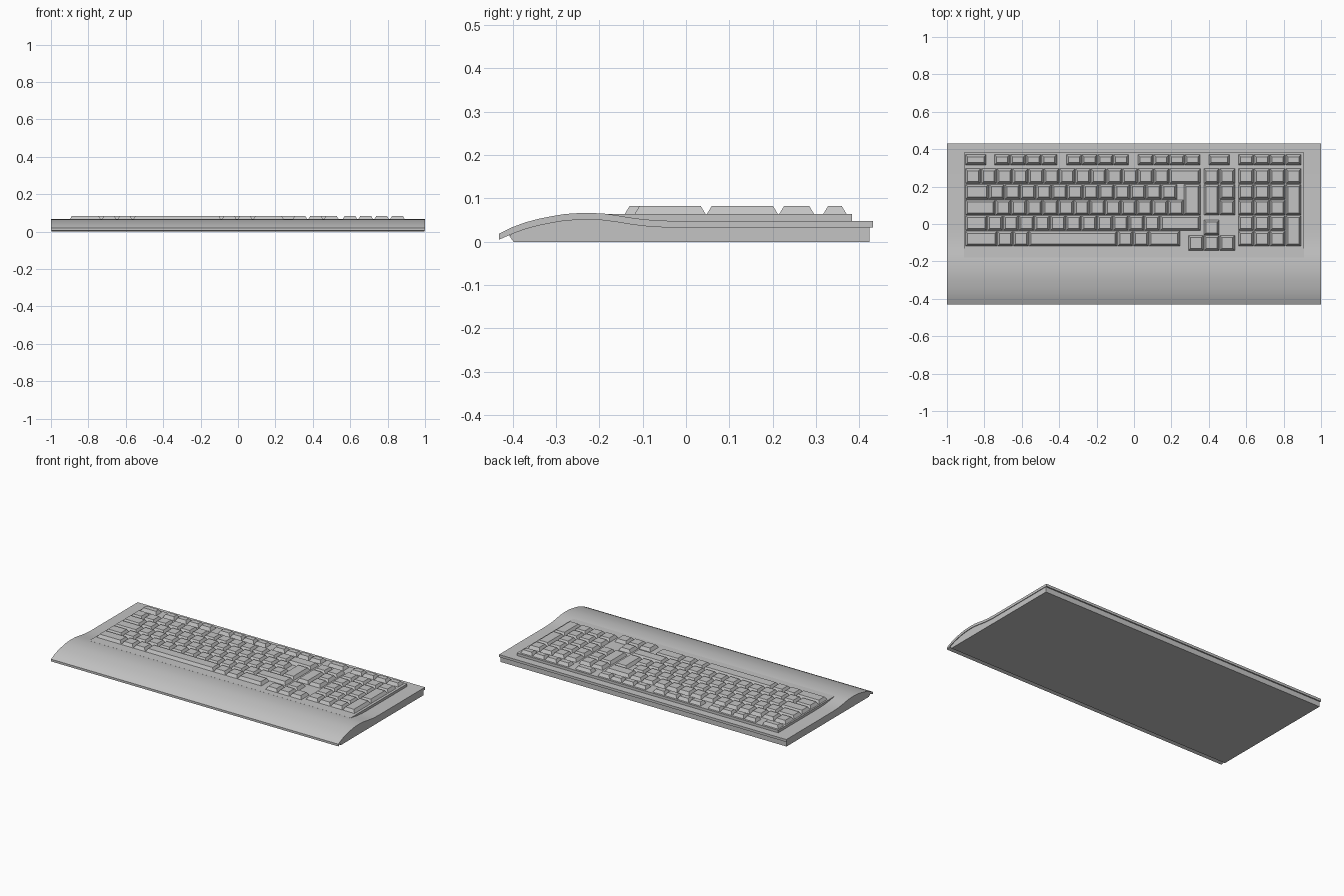
import bpy, bmesh, math

if "Cube" in bpy.data.objects:
    bpy.data.objects.remove(bpy.data.objects["Cube"])

grey = bpy.data.materials.new("light grey plastic")
grey.diffuse_color = (0.55, 0.55, 0.55, 1)
grey.use_nodes = True
grey.node_tree.nodes["Principled BSDF"].inputs["Base Color"].default_value = grey.diffuse_color


def finish(name, bm):
    bmesh.ops.recalc_face_normals(bm, faces=bm.faces[:])
    mesh = bpy.data.meshes.new(name)
    bm.to_mesh(mesh)
    bm.free()
    mesh.materials.append(grey)
    obj = bpy.data.objects.new(name, mesh)
    bpy.context.collection.objects.link(obj)
    return obj


def extrude_profile(name, profile, half_width):
    """Closed y-z profile swept along x."""
    bm = bmesh.new()
    a, b = [[bm.verts.new((s * half_width, y, z)) for y, z in profile] for s in (-1, 1)]
    n = len(profile)
    for i in range(n):
        j = (i + 1) % n
        bm.faces.new((a[i], a[j], b[j], b[i]))
    bm.faces.new(a)
    bm.faces.new(b)
    return finish(name, bm)


def smooth(obj):
    bpy.ops.object.select_all(action='DESELECT')
    obj.select_set(True)
    bpy.context.view_layer.objects.active = obj
    bpy.ops.object.shade_smooth_by_angle(angle=math.radians(30))


# Curved top shell with palm rest
curve = [(-0.431, 0.019), (-0.40, 0.034), (-0.37, 0.045), (-0.34, 0.053), (-0.31, 0.059),
         (-0.28, 0.064), (-0.25, 0.066), (-0.22, 0.0665), (-0.19, 0.065), (-0.16, 0.061),
         (-0.13, 0.056), (-0.10, 0.052), (-0.07, 0.0495), (-0.03, 0.048), (0.431, 0.048)]
THICK = 0.0155
under = [(y, z - THICK) for y, z in curve]
under[0] = (-0.431, 0.005)
smooth(extrude_profile("top_shell", curve + under[::-1], 1.0))

# Base tray filling the space under the shell
base = [(-0.398, 0.0), (-0.408, 0.014)] + under[1:-1] + [(0.423, 0.0325), (0.423, 0.0)]
smooth(extrude_profile("base_tray", base, 0.996))

# Raised plate below the keys
bm = bmesh.new()
bmesh.ops.create_cube(bm, size=1)
for v in bm.verts:
    v.co.x *= 1.82
    v.co.y = 0.383 if v.co.y > 0 else -0.18
    v.co.z = 0.064 if v.co.z > 0 else 0.04
finish("key_plate", bm)

# Keys: tapered blocks with touching bases
U = 0.0839                                   # key pitch
LEFT = -0.902
ROWS = [0.297 - i * 0.0834 for i in range(6)]  # row boundaries, back to front


def add_key(bm, x0, x1, y0, y1):
    rings = []
    for inset, z in ((0.001, 0.063), (0.013, 0.083)):
        rings.append([bm.verts.new((x, y, z)) for x, y in (
            (x0 + inset, y0 + inset), (x1 - inset, y0 + inset),
            (x1 - inset, y1 - inset), (x0 + inset, y1 - inset))])
    low, top = rings
    for i in range(4):
        j = (i + 1) % 4
        bm.faces.new((low[i], low[j], top[j], top[i]))
    bm.faces.new(top)
    bm.faces.new(low[::-1])


def add_row(bm, x, widths, y0, y1):
    for w in widths:
        add_key(bm, x, x + w * U, y0, y1)
        x += w * U


# Function row
bm = bmesh.new()
for x, widths in ((LEFT, [1.35]), (-0.747, [1] * 4), (-0.363, [1] * 4),
                  (0.02, [1] * 4), (0.40, [1.35]), (0.556, [1.01] * 4)):
    add_row(bm, x, widths, 0.315, 0.372)
finish("function_keys", bm)

# Main typing block, enter key spans two rows
bm = bmesh.new()
main = [[1] * 13 + [2],
        [1.5] + [1] * 12,
        [1.92] + [1] * 12,
        [1.4] + [1] * 11 + [2.6],
        [2.04, 1, 1, 5.65, 1, 1, 2]]
for i, widths in enumerate(main):
    add_row(bm, LEFT, widths, ROWS[i + 1], ROWS[i])
add_key(bm, LEFT + 13.92 * U, LEFT + 15 * U, ROWS[3], ROWS[1])
finish("typing_keys", bm)

# Navigation block and arrow keys
bm = bmesh.new()
NAV = 0.373
add_row(bm, NAV, [1, 1], ROWS[1], ROWS[0])
add_key(bm, NAV, NAV + U, ROWS[3], ROWS[1])
for i in (1, 2):
    add_row(bm, NAV + U, [1], ROWS[i + 1], ROWS[i])
add_row(bm, NAV, [1], -0.06, 0.023)
add_row(bm, NAV - U, [1, 1, 1], -0.143, -0.06)
finish("navigation_keys", bm)

# Number pad with two tall keys on the right
bm = bmesh.new()
PAD = 0.556
for i in range(5):
    add_row(bm, PAD, [1.01] * (4 if i == 0 else 3), ROWS[i + 1], ROWS[i])
for i in (1, 3):
    add_key(bm, PAD + 3.03 * U, PAD + 4.04 * U, ROWS[i + 2], ROWS[i])
finish("number_pad_keys", bm)
